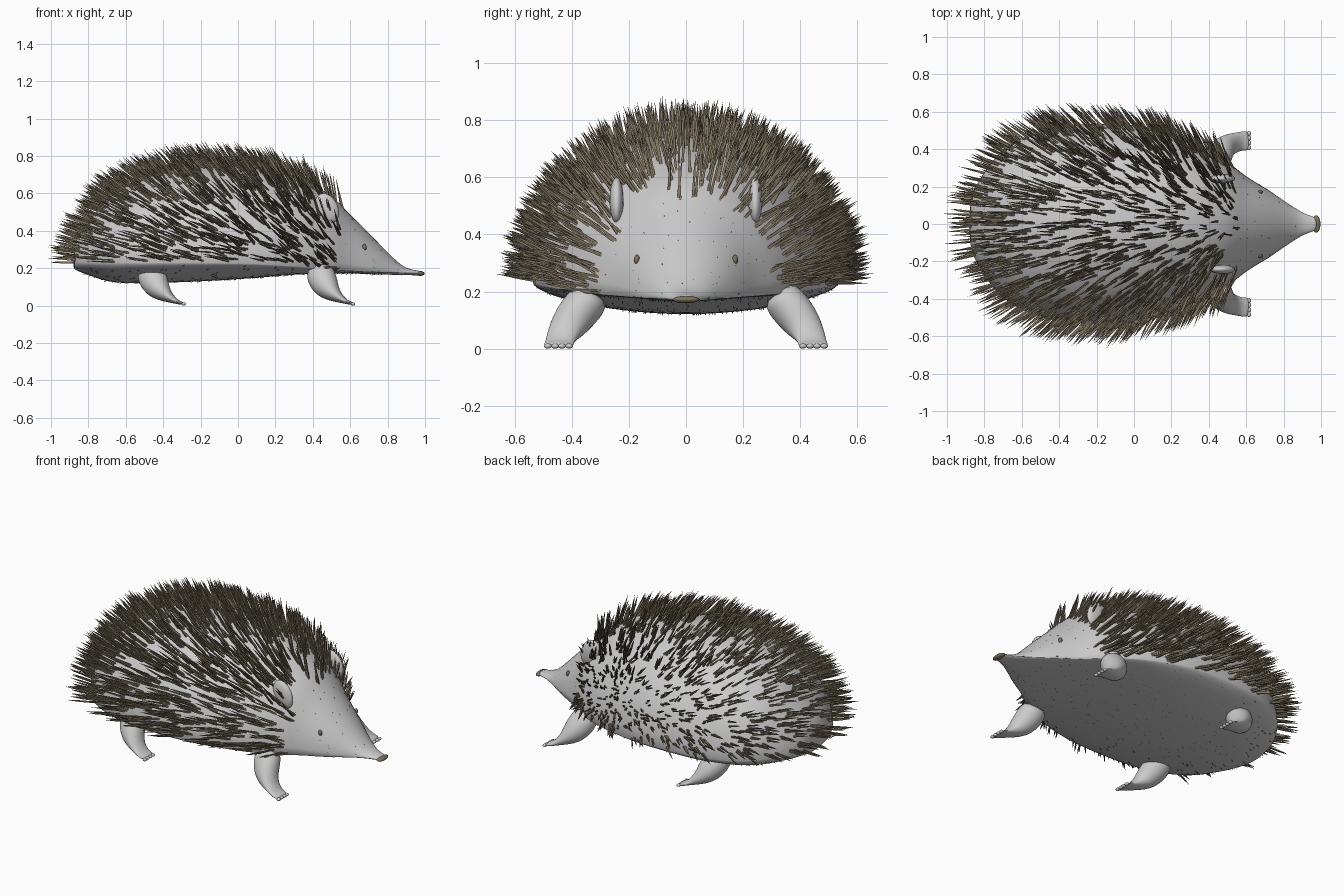
import bpy, bmesh, math, random
from mathutils import Vector, Matrix

random.seed(7)
if "Cube" in bpy.data.objects:
    bpy.data.objects.remove(bpy.data.objects["Cube"])


def material(name, rgb):
    m = bpy.data.materials.new(name)
    m.use_nodes = True
    m.diffuse_color = (*rgb, 1)
    m.node_tree.nodes["Principled BSDF"].inputs["Base Color"].default_value = (*rgb, 1)
    return m


SKIN = material("pale grey skin", (0.6, 0.6, 0.6))
BROWN = material("olive brown", (0.2, 0.165, 0.11))


def finish(bm, name, mat, smooth=True):
    bmesh.ops.recalc_face_normals(bm, faces=bm.faces)
    mesh = bpy.data.meshes.new(name)
    bm.to_mesh(mesh)
    bm.free()
    mesh.materials.append(mat)
    if smooth:
        mesh.shade_smooth()
    obj = bpy.data.objects.new(name, mesh)
    bpy.context.collection.objects.link(obj)
    return obj


def loft(bm, rings):
    """Skin a list of point rings and cap both ends."""
    loops = [[bm.verts.new(p) for p in ring] for ring in rings]
    n = len(loops[0])
    for a, b in zip(loops, loops[1:]):
        for i in range(n):
            bm.faces.new((a[i], a[(i + 1) % n], b[(i + 1) % n], b[i]))
    bm.faces.new(loops[0][::-1])
    bm.faces.new(loops[-1])


def ellipsoid(bm, center, radii, turn=Matrix.Identity(4)):
    m = Matrix.Translation(center) @ turn @ Matrix.Diagonal((*radii, 1))
    bmesh.ops.create_uvsphere(bm, u_segments=16, v_segments=10, radius=1, matrix=m)


# Body stations from tail to snout: x, half width, top, belly, side seam height
STATIONS = [Vector(s) for s in (
    (-.88, .02, .27, .21, .235), (-.865, .15, .35, .19, .23), (-.79, .29, .46, .16, .23),
    (-.66, .425, .6, .125, .23), (-.45, .51, .705, .122, .23), (-.2, .535, .747, .13, .23),
    (.05, .52, .742, .145, .225), (.3, .445, .69, .165, .21), (.48, .345, .6, .172, .195),
    (.6, .255, .487, .172, .186), (.72, .18, .367, .168, .18), (.83, .105, .255, .165, .178),
    (.9, .062, .203, .163, .176), (.975, .032, .185, .162, .173))]
SPAN = len(STATIONS) - 1


def station(t):
    """Smoothly blend the stations (Catmull-Rom)."""
    i = min(int(t), SPAN - 1)
    f = t - i
    p0, p1, p2, p3 = (STATIONS[max(0, min(SPAN, k))] for k in range(i - 1, i + 3))
    return p1 + f * 0.5 * (p2 - p0 + f * (2 * p0 - 5 * p1 + 4 * p2 - p3
                                          + f * (3 * (p1 - p2) + p3 - p0)))


def skin_point(t, a):
    x, w, top, belly, seam = station(t)
    s = math.sin(a)
    z = seam + (top - seam) * s if s > 0 else seam - (seam - belly) * abs(s) ** 1.2
    return Vector((x, w * math.cos(a), z))


def skin_frame(t, a):
    """Point, outward normal and local area factor."""
    e = 0.01
    t0, t1 = max(0, t - e), min(SPAN, t + e)
    du = (skin_point(t1, a) - skin_point(t0, a)) / (t1 - t0)
    dv = (skin_point(t, a + e) - skin_point(t, a - e)) / (2 * e)
    n = dv.cross(du)
    area = n.length
    n.normalize()
    p = skin_point(t, a)
    if n.dot(p - Vector((p.x * .8, 0, .3))) < 0:
        n = -n
    return p, n, area


body = bmesh.new()
loft(body, [[skin_point(k / 4, math.tau * i / 48) for i in range(48)]
            for k in range(4 * SPAN + 1)])
finish(body, "body", SKIN)


def needle(bm, base, direction, length, radius, sides):
    """A slim tapering quill with a pointed tip."""
    u = direction.orthogonal().normalized()
    v = direction.cross(u)
    rings = []
    for along, r in ((-.08, 1), (.6, .8)):
        c = base + direction * length * along
        rings.append([bm.verts.new(c + radius * r * (u * math.cos(q) + v * math.sin(q)))
                      for q in (math.tau * i / sides for i in range(sides))])
    tip = bm.verts.new(base + direction * length)
    for i in range(sides):
        j = (i + 1) % sides
        bm.faces.new((rings[0][i], rings[0][j], rings[1][j], rings[1][i]))
        bm.faces.new((rings[1][i], rings[1][j], tip))


def jitter(amount):
    return Vector([random.uniform(-amount, amount) for k in range(3)])


# Quills over the back in small tufts, leaning to the tail
quills = bmesh.new()
roots = []
for attempt in range(40000):
    if len(roots) >= 1000:
        break
    t, a = random.uniform(0, SPAN), random.uniform(.02, math.pi - .02)
    p, n, area = skin_frame(t, a)
    if random.random() > area / .25 or p.x > .545 + random.uniform(-.03, .02):
        continue
    if any((p - r).length_squared < .018 ** 2 for r in roots):
        continue
    roots.append(p)
    lean = n * .7 + Vector((-.62, 0, .1)) + jitter(.1)
    reach = .135 if p.x < -.7 else .155
    for k in range(2):
        side_step = jitter(.012)
        side_step -= n * side_step.dot(n)
        needle(quills, p + side_step, (lean + jitter(.06)).normalized(),
               reach + random.uniform(-.03, .015), .006, 4)
finish(quills, "quills", BROWN, smooth=False)

# Fine short hairs on face and belly
hairs = bmesh.new()
count = 0
while count < 330:
    t, a = random.uniform(.5, SPAN - 1), random.uniform(0, math.tau)
    p, n, area = skin_frame(t, a)
    if random.random() > area / .25 or (p.z > .215 and p.x < .52):
        continue
    needle(hairs, p, (n * .35 + Vector((-.7, 0, 0))).normalized(), .015, .0018, 3)
    count += 1
finish(hairs, "short_hairs", BROWN, smooth=False)

# Legs: x, y, z, half width, half thickness from hip to toe
LEG = ((-.03, .32, .2, .06, .065), (-.03, .345, .165, .073, .08),
       (-.012, .38, .125, .072, .078), (.015, .41, .085, .066, .063),
       (.052, .431, .052, .057, .035), (.095, .441, .027, .051, .016),
       (.12, .445, .016, .053, .01), (.145, .446, .011, .052, .008))


def leg(name, x0, side):
    bm = bmesh.new()
    pts = [Vector((x0 + s[0], side * s[1], s[2])) for s in LEG]
    rings = []
    for i, s in enumerate(LEG):
        along = (pts[min(i + 1, len(LEG) - 1)] - pts[max(i - 1, 0)]).normalized()
        v = along.cross(Vector((0, 1, 0))).normalized()
        u = v.cross(along)
        rings.append([pts[i] + u * s[3] * math.cos(q) + v * s[4] * math.sin(q)
                      for q in (math.tau * k / 16 for k in range(16))])
    loft(bm, rings)
    for k in range(4):
        ellipsoid(bm, (x0 + .145, side * (.409 + .025 * k), .009), (.012, .014, .009))
    sub = finish(bm, name, SKIN).modifiers.new("soften", 'SUBSURF')
    sub.levels = sub.render_levels = 1


# Paired parts
for label, side in (("left", 1), ("right", -1)):
    leg("front_leg_" + label, .47, side)
    leg("hind_leg_" + label, -.435, side)
    ear = bmesh.new()
    ellipsoid(ear, (.475, side * .243, .52), (.06, .025, .085),
              Matrix.Rotation(-.45, 4, 'Y'))
    finish(ear, "ear_" + label, SKIN)
    eye = bmesh.new()
    ellipsoid(eye, (.676, side * .172, .312), (.012, .01, .017))
    finish(eye, "eye_" + label, BROWN)

# Nose
nose = bmesh.new()
ellipsoid(nose, (.975, 0, .172), (.022, .047, .013))
finish(nose, "nose", BROWN)
